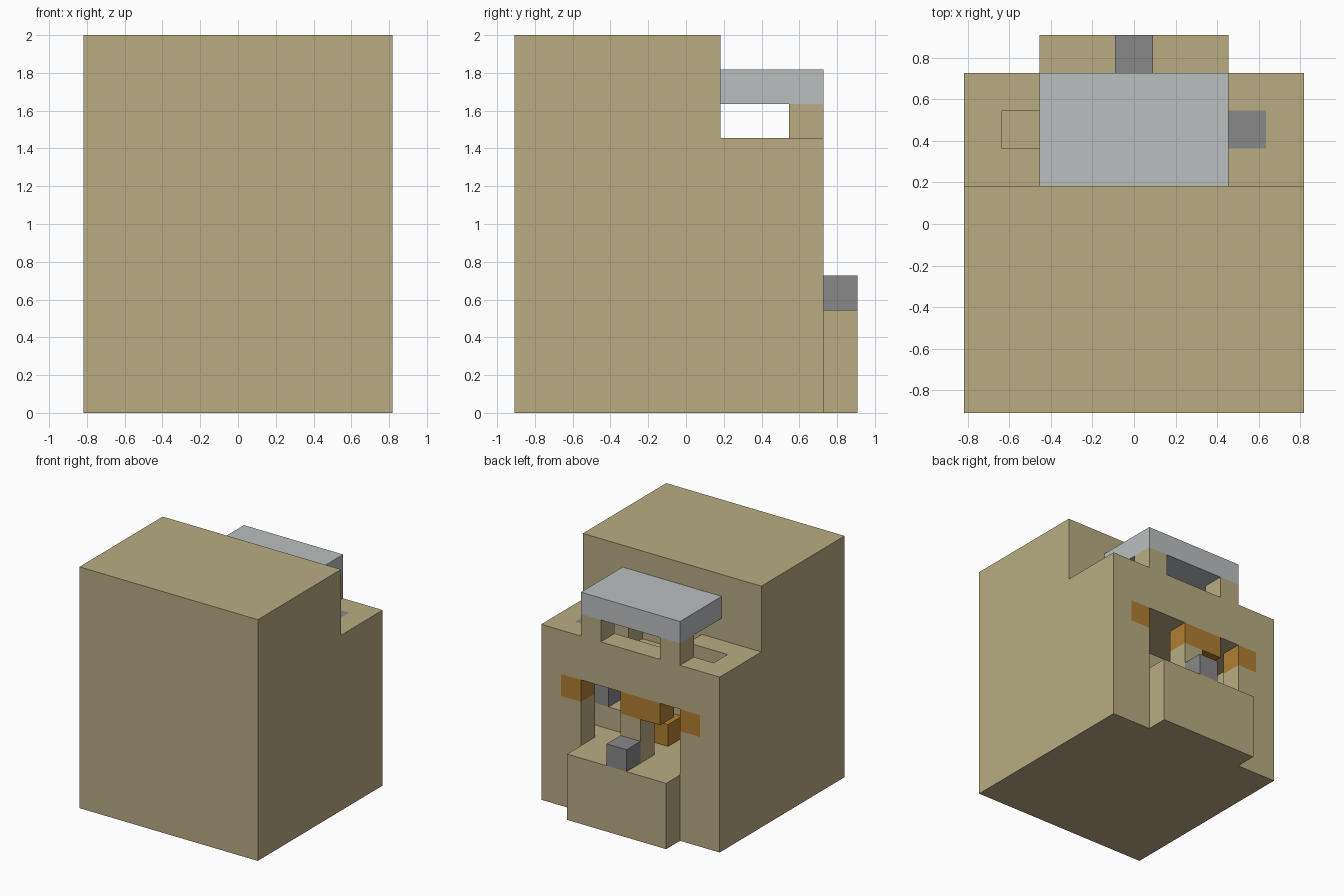
import bpy
import bmesh
from mathutils import Vector

if "Cube" in bpy.data.objects:
    bpy.data.objects.remove(bpy.data.objects["Cube"])

U = 2 / 11  # edge of one building block


def material(name, color):
    mat = bpy.data.materials.new(name)
    mat.use_nodes = True
    mat.diffuse_color = (*color, 1)
    mat.node_tree.nodes["Principled BSDF"].inputs["Base Color"].default_value = (*color, 1)
    return mat


TAN = material("tan", (0.479, 0.413, 0.223))
LIGHT_GRAY = material("light gray", (0.497, 0.521, 0.527))
DARK_GRAY = material("dark gray", (0.246, 0.246, 0.246))
ORANGE = material("orange", (0.434, 0.209, 0.03))


def box(name, x, y, z, mat=TAN):
    """Box spanning three ranges, given in blocks."""
    bm = bmesh.new()
    bmesh.ops.create_cube(bm, size=1)
    for v in bm.verts:
        v.co = Vector([(r[0] + (c + 0.5) * (r[1] - r[0])) * U
                       for r, c in zip((x, y, z), v.co)])
    mesh = bpy.data.meshes.new(name)
    bm.to_mesh(mesh)
    bm.free()
    mesh.materials.append(mat)
    obj = bpy.data.objects.new(name, mesh)
    bpy.context.collection.objects.link(obj)
    return obj


def profile_body(name, outline, half_width):
    """Side outline (y, z) extruded across x."""
    bm = bmesh.new()
    face = bm.faces.new([bm.verts.new((-half_width * U, y * U, z * U)) for y, z in outline])
    ext = bmesh.ops.extrude_face_region(bm, geom=[face])["geom"]
    verts = [g for g in ext if isinstance(g, bmesh.types.BMVert)]
    bmesh.ops.translate(bm, verts=verts, vec=(2 * half_width * U, 0, 0))
    bmesh.ops.recalc_face_normals(bm, faces=bm.faces)
    mesh = bpy.data.meshes.new(name)
    bm.to_mesh(mesh)
    bm.free()
    mesh.materials.append(TAN)
    obj = bpy.data.objects.new(name, mesh)
    bpy.context.collection.objects.link(obj)
    return obj


def cut(obj, x, y, z):
    """Carve a box out of an object and discard the cutter."""
    cutter = box("cutter", x, y, z)
    cutter.hide_render = True
    mod = obj.modifiers.new("cut", "BOOLEAN")
    mod.operation = "DIFFERENCE"
    mod.solver = "EXACT"
    mod.object = cutter
    bpy.context.view_layer.update()
    graph = bpy.context.evaluated_depsgraph_get()
    mesh = bpy.data.meshes.new_from_object(obj.evaluated_get(graph))
    obj.modifiers.clear()
    obj.data = mesh
    bpy.data.objects.remove(cutter)


# Stepped main block
body = profile_body("body", [(-5, 0), (4, 0), (4, 8), (1, 8), (1, 11), (-5, 11)], 4.5)

# Inner chamber, rear opening and the slot for the orange inlays
cut(body, (-3.5, 3.5), (1, 3), (3, 6))
cut(body, (-2.5, 2.5), (2.5, 4.5), (3, 6))
cut(body, (-3.5, 3.5), (2.5, 4.5), (5, 6))

# Trench and recess in the deck
cut(body, (-3.5, 3.5), (2, 3), (7, 8.5))
cut(body, (-1.5, 1.5), (1, 2.5), (7, 8.5))

# Lid on two posts
box("lid", (-2.5, 2.5), (1, 4), (9, 10), LIGHT_GRAY)
for side, x in (("left", 1.5), ("right", -2.5)):
    box(side + "_lid_post", (x, x + 1), (3, 4), (8, 9))

# Rear step with its block
box("rear_step", (-2.5, 2.5), (4, 5), (0, 3))
box("step_block", (-0.5, 0.5), (4, 5), (3, 4), DARK_GRAY)

# Pillar and orange crosspiece in the opening
box("pillar", (-0.5, 0.5), (3, 4), (3, 5))
box("crosspiece", (-1.5, 0.5), (3, 4), (5, 6), ORANGE)
for side, x in (("left", 2.5), ("right", -3.5)):
    box(side + "_inlay", (x, x + 1), (3, 4), (5, 6), ORANGE)

# Chamber contents
box("chamber_ledge", (1.5, 3.5), (1, 2), (3, 4))
box("chamber_block", (2.5, 3.5), (1, 2), (4, 5), DARK_GRAY)
box("chamber_lamp", (-0.5, 0.5), (1, 2), (3, 4), ORANGE)

# Plug at the end of the trench
box("trench_plug", (2.5, 3.5), (2, 3), (7, 8), DARK_GRAY)
